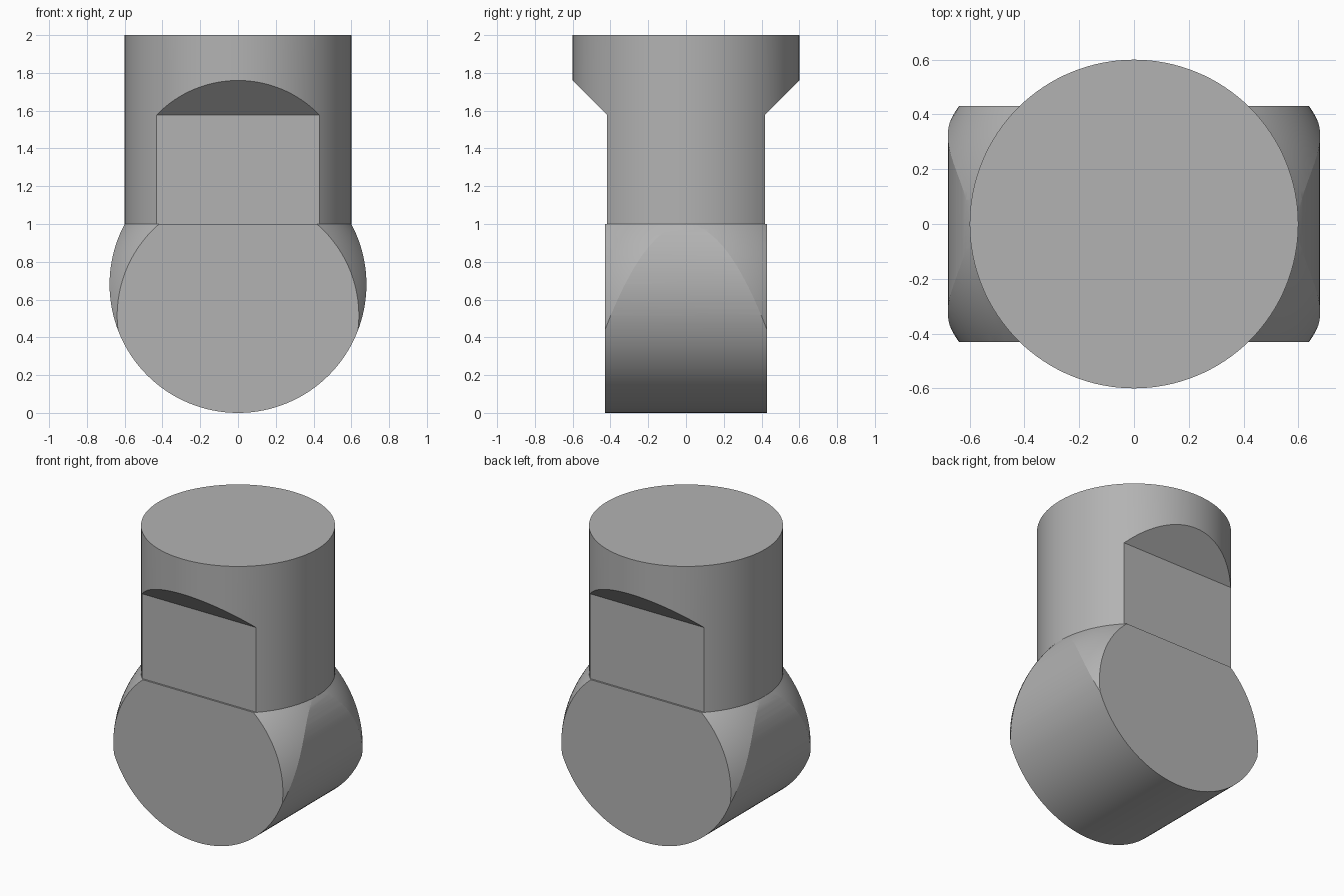
import bpy
import bmesh
import math
from mathutils import Matrix, Vector

if "Cube" in bpy.data.objects:
    bpy.data.objects.remove(bpy.data.objects["Cube"], do_unlink=True)

SEGMENTS = 128
NECK_R, NECK_FLAT = 0.6, 0.418      # shank radius, half distance between flats
HEAD_R, HEAD_HALF = 0.68, 0.43      # round tongue radius, half thickness
SHOULDER_Z = 1.0

grey = bpy.data.materials.new("plain grey")
grey.use_nodes = True
colour = (0.45, 0.45, 0.45, 1)
grey.diffuse_color = colour
grey.node_tree.nodes["Principled BSDF"].inputs["Base Color"].default_value = colour


def finish(name, bm):
    bmesh.ops.recalc_face_normals(bm, faces=bm.faces)
    mesh = bpy.data.meshes.new(name)
    bm.to_mesh(mesh)
    bm.free()
    mesh.materials.append(grey)
    obj = bpy.data.objects.new(name, mesh)
    bpy.context.collection.objects.link(obj)
    return obj


def cylinder(name, radius, depth, matrix):
    bm = bmesh.new()
    bmesh.ops.create_cone(bm, cap_ends=True, segments=SEGMENTS, radius1=radius,
                          radius2=radius, depth=depth, matrix=matrix)
    return finish(name, bm)


def extrude_x(name, outline, half):
    """Solid with a y-z outline, running from -half to half along x."""
    bm = bmesh.new()
    face = bm.faces.new([bm.verts.new((-half, y, z)) for y, z in outline])
    ext = bmesh.ops.extrude_face_region(bm, geom=[face])
    bmesh.ops.translate(bm, vec=(2 * half, 0, 0),
                        verts=[v for v in ext["geom"] if isinstance(v, bmesh.types.BMVert)])
    return finish(name, bm)


def combine(obj, cutter, operation):
    """Apply a boolean and discard the cutter."""
    cutter.hide_render = True
    mod = obj.modifiers.new("cut", "BOOLEAN")
    mod.object, mod.operation, mod.solver = cutter, operation, "EXACT"
    bpy.context.view_layer.objects.active = obj
    bpy.ops.object.modifier_apply(modifier=mod.name)
    bpy.data.objects.remove(cutter, do_unlink=True)


# Shank: round bar with a sloped flat on the front and back
shank_bottom = SHOULDER_Z - 0.02
shank = cylinder("shank", NECK_R, 2 - shank_bottom,
                 Matrix.Translation((0, 0, (2 + shank_bottom) / 2)))
slope_z = 1.578
for side in (-1, 1):
    outline = [(side * NECK_FLAT, 0.8), (side * 0.9, 0.8),
               (side * 0.9, slope_z + 0.9 - NECK_FLAT), (side * NECK_FLAT, slope_z)]
    combine(shank, extrude_x("flat_cutter", outline, 1), "DIFFERENCE")

# Tongue: disc across the shank, its shoulders rounded off by a sphere
tongue = cylinder("rounded_tongue", HEAD_R, 2 * HEAD_HALF,
                  Matrix.Translation((0, 0, HEAD_R)) @ Matrix.Rotation(math.pi / 2, 4, "X"))
bm = bmesh.new()
bmesh.ops.create_uvsphere(bm, u_segments=SEGMENTS, v_segments=SEGMENTS // 2, radius=0.771,
                          matrix=Matrix.Translation((0, 0, 0.515)))
cut = bmesh.ops.bisect_plane(bm, geom=bm.verts[:] + bm.edges[:] + bm.faces[:],
                             plane_co=Vector((0, 0, SHOULDER_Z)),
                             plane_no=Vector((0, 0, 1)), clear_outer=True)
bmesh.ops.holes_fill(bm, edges=[e for e in cut["geom_cut"]
                                if isinstance(e, bmesh.types.BMEdge)], sides=0)
combine(tongue, finish("shoulder_cutter", bm), "INTERSECT")

# Smooth curves, sharp edges
for obj in (shank, tongue):
    bpy.ops.object.select_all(action="DESELECT")
    obj.select_set(True)
    bpy.context.view_layer.objects.active = obj
    bpy.ops.object.shade_smooth_by_angle(angle=math.radians(12))
